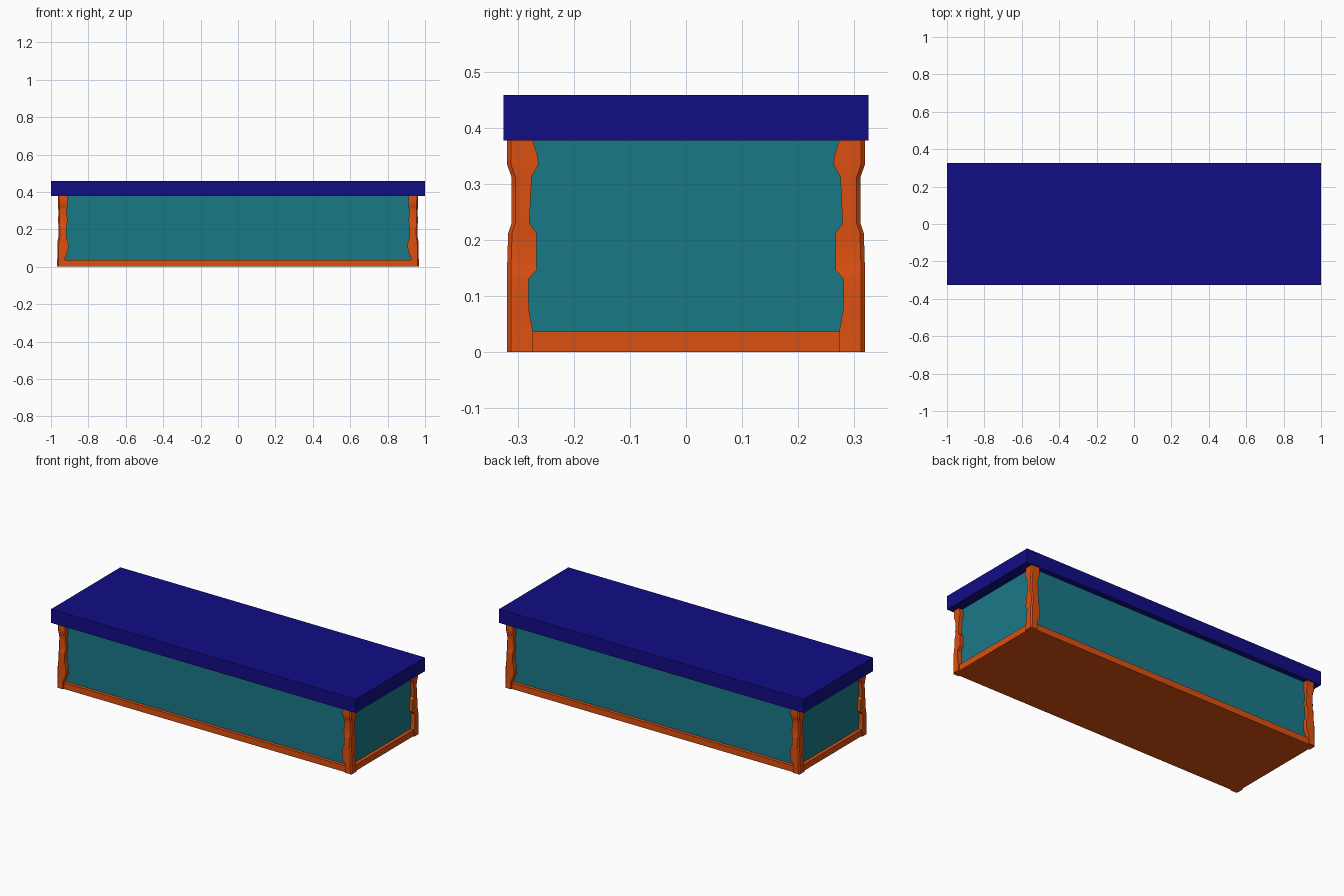
import bpy, bmesh, math

if "Cube" in bpy.data.objects:
    bpy.data.objects.remove(bpy.data.objects["Cube"])


def material(name, rgb):
    m = bpy.data.materials.new(name)
    m.diffuse_color = (*rgb, 1)
    m.use_nodes = True
    m.node_tree.nodes["Principled BSDF"].inputs["Base Color"].default_value = m.diffuse_color
    return m


ORANGE = material("orange", (0.72, 0.08, 0.005))
TEAL = material("teal", (0.01, 0.19, 0.25))
BLUE = material("blue", (0.006, 0.004, 0.24))


def add_object(name, bm, mat):
    bmesh.ops.recalc_face_normals(bm, faces=bm.faces)
    me = bpy.data.meshes.new(name)
    bm.to_mesh(me)
    bm.free()
    me.materials.append(mat)
    ob = bpy.data.objects.new(name, me)
    bpy.context.collection.objects.link(ob)
    return ob


def slab(name, hx, hy, z0, z1, mat):
    bm = bmesh.new()
    bmesh.ops.create_cube(bm, size=1)
    for v in bm.verts:
        v.co = (v.co.x * 2 * hx, v.co.y * 2 * hy, z0 + (v.co.z + 0.5) * (z1 - z0))
    return add_object(name, bm, mat)


def interp(profile, z):
    for (z0, a0, b0), (z1, a1, b1) in zip(profile, profile[1:]):
        if z <= z1:
            t = (z - z0) / (z1 - z0)
            return a0 + t * (a1 - a0), b0 + t * (b1 - b0)
    return profile[-1][1:]


# Lid, body panels and base
slab("lid", 1.0, 0.325, 0.377, 0.458, BLUE)
slab("body_panels", 0.94, 0.293, 0.03, 0.38, TEAL)
slab("base", 0.96, 0.312, 0.0, 0.037, ORANGE)

# Carved corner posts: (height, inner edge, outer edge) seen from the side and front
SIDE = [(0, .273, .319), (.037, .273, .319), (.075, .280, .319), (.13, .281, .319),
        (.147, .266, .319), (.212, .266, .317), (.23, .279, .311), (.312, .275, .311),
        (.335, .263, .319), (.35, .264, .319), (.38, .274, .319)]
FRONT = [(0, .925, .968), (.05, .925, .966), (.08, .910, .966), (.11, .906, .966),
         (.14, .909, .964), (.16, .918, .960), (.21, .917, .960), (.25, .911, .962),
         (.29, .917, .960), (.32, .911, .962), (.38, .911, .963)]
CHAMFER = 0.007

bm = bmesh.new()
rings = []
for z in sorted({p[0] for p in SIDE + FRONT}):
    y0, y1 = interp(SIDE, z)
    x0, x1 = interp(FRONT, z)
    outline = [(x0, y0), (x1, y0), (x1, y1 - CHAMFER), (x1 - CHAMFER, y1), (x0, y1)]
    rings.append([bm.verts.new((x, y, z)) for x, y in outline])
for a, b in zip(rings, rings[1:]):
    for i in range(5):
        j = (i + 1) % 5
        bm.faces.new((a[i], a[j], b[j], b[i]))
bm.faces.new(rings[0])
bm.faces.new(rings[-1])
posts = add_object("corner_posts", bm, ORANGE)
mirror = posts.modifiers.new("mirror", 'MIRROR')
mirror.use_axis = (True, True, False)

bpy.context.view_layer.objects.active = posts
posts.select_set(True)
bpy.ops.object.shade_smooth_by_angle(angle=math.radians(30))
